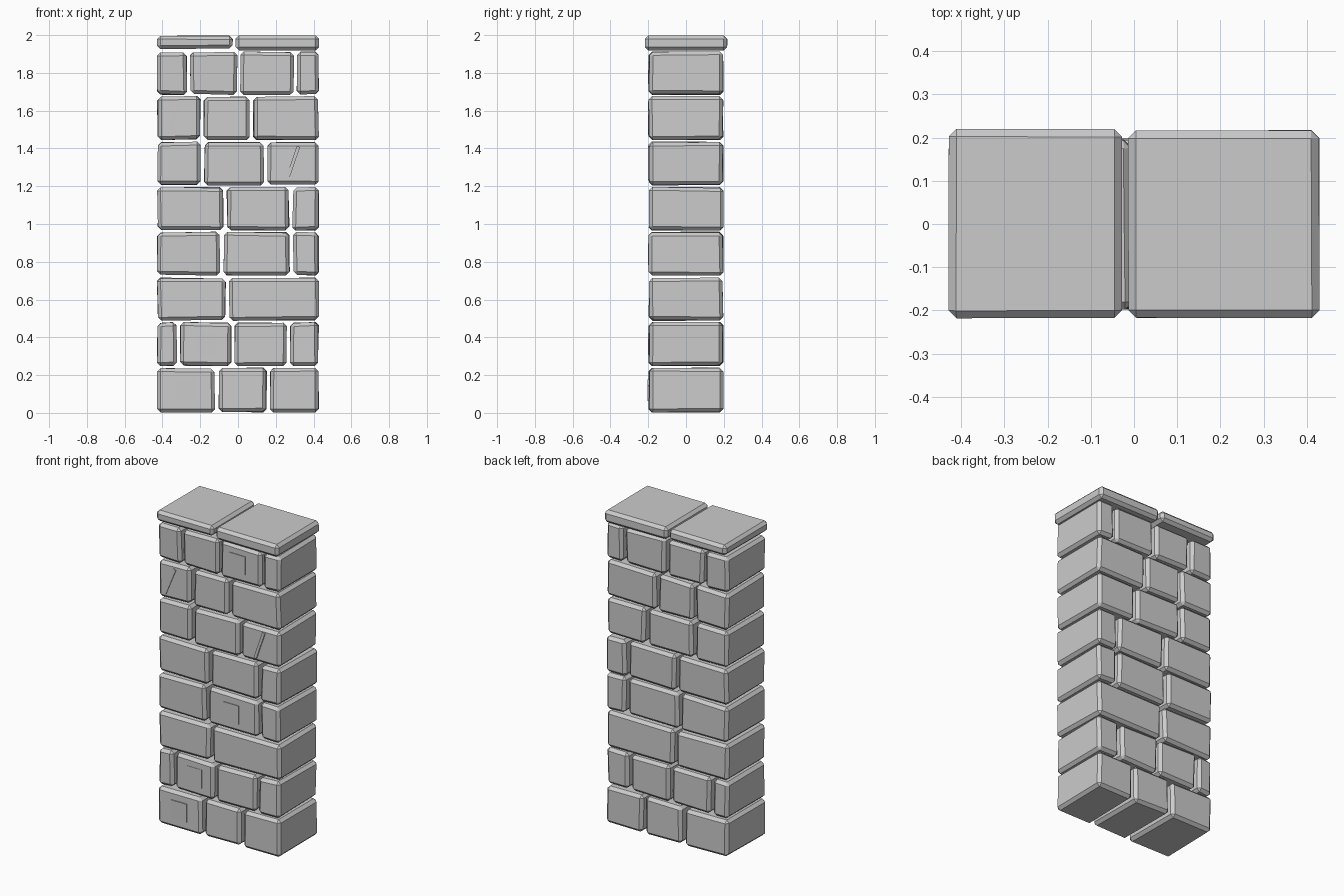
import bpy, bmesh, random
from math import atan2, hypot
from mathutils import Matrix, Vector

if "Cube" in bpy.data.objects:
    bpy.data.objects.remove(bpy.data.objects["Cube"])

random.seed(4)


def finish(bm, name):
    bmesh.ops.recalc_face_normals(bm, faces=bm.faces)
    mesh = bpy.data.meshes.new(name)
    bm.to_mesh(mesh)
    bm.free()
    obj = bpy.data.objects.new(name, mesh)
    bpy.context.collection.objects.link(obj)
    return obj


def box(name, x0, x1, y0, y1, z0, z1, chamfer=0.0, jitter=0.0, turn=0.0):
    """Box with slightly uneven corners and a flat chamfer, turned about y."""
    bm = bmesh.new()
    bmesh.ops.create_cube(bm, size=1)
    size = Vector((x1 - x0, y1 - y0, z1 - z0))
    for v in bm.verts:
        for i in range(3):
            inset = random.uniform(0, jitter)
            v.co[i] = v.co[i] * (size[i] - 2 * inset)
    if chamfer:
        bmesh.ops.bevel(bm, geom=bm.edges[:], offset=chamfer, segments=1,
                        affect='EDGES', profile=0.5)
    centre = Vector((x0 + x1, y0 + y1, z0 + z1)) / 2
    bm.transform(Matrix.Translation(centre) @ Matrix.Rotation(turn, 4, 'Y'))
    return finish(bm, name)


# Stone courses: bottom, top, and the x positions of the joints
EDGE, GAP = 0.43, 0.006
courses = [
    (0.00, 0.24, (-0.113, 0.162)),
    (0.247, 0.482, (-0.313, -0.026, 0.265)),
    (0.487, 0.717, (-0.055,)),
    (0.725, 0.96, (-0.085, 0.283)),
    (0.962, 1.198, (-0.067, 0.28)),
    (1.203, 1.438, (-0.188, 0.148)),
    (1.443, 1.678, (-0.19, 0.072)),
    (1.682, 1.915, (-0.262, 0.005, 0.303)),
]
for row, (z0, z1, joints) in enumerate(courses):
    xs = (-EDGE - GAP, *joints, EDGE + GAP)
    for n, (a, b) in enumerate(zip(xs, xs[1:])):
        box(f"stone_{row}_{n}", a + GAP, b - GAP, -0.2, 0.2, z0, z1, 0.018, 0.008)

# Overhanging cap slabs
box("cap_left", -0.43, -0.026, -0.22, 0.222, 1.925, 1.998, 0.018, 0.005)
box("cap_right", -0.014, 0.43, -0.219, 0.219, 1.917, 2.0, 0.018, 0.003)

# Thin square patches on the front
for i, (x, z, y) in enumerate([(-0.275, 0.12, -0.204), (-0.17, 0.365, -0.2),
                               (0.09, 0.84, -0.2), (0.135, 1.80, -0.2)]):
    box(f"patch_{i}", x - 0.055, x + 0.055, y, -0.18, z - 0.058, z + 0.058)

# Slanted chisel marks on the front
for i, (xa, za, xb, zb) in enumerate([(-0.375, 1.475, -0.305, 1.645),
                                      (0.26, 1.235, 0.32, 1.41)]):
    x, z, h = (xa + xb) / 2, (za + zb) / 2, hypot(xb - xa, zb - za) / 2
    box(f"chisel_mark_{i}", x - 0.009, x + 0.009, -0.202, -0.18, z - h, z + h,
        turn=atan2(xb - xa, zb - za))
